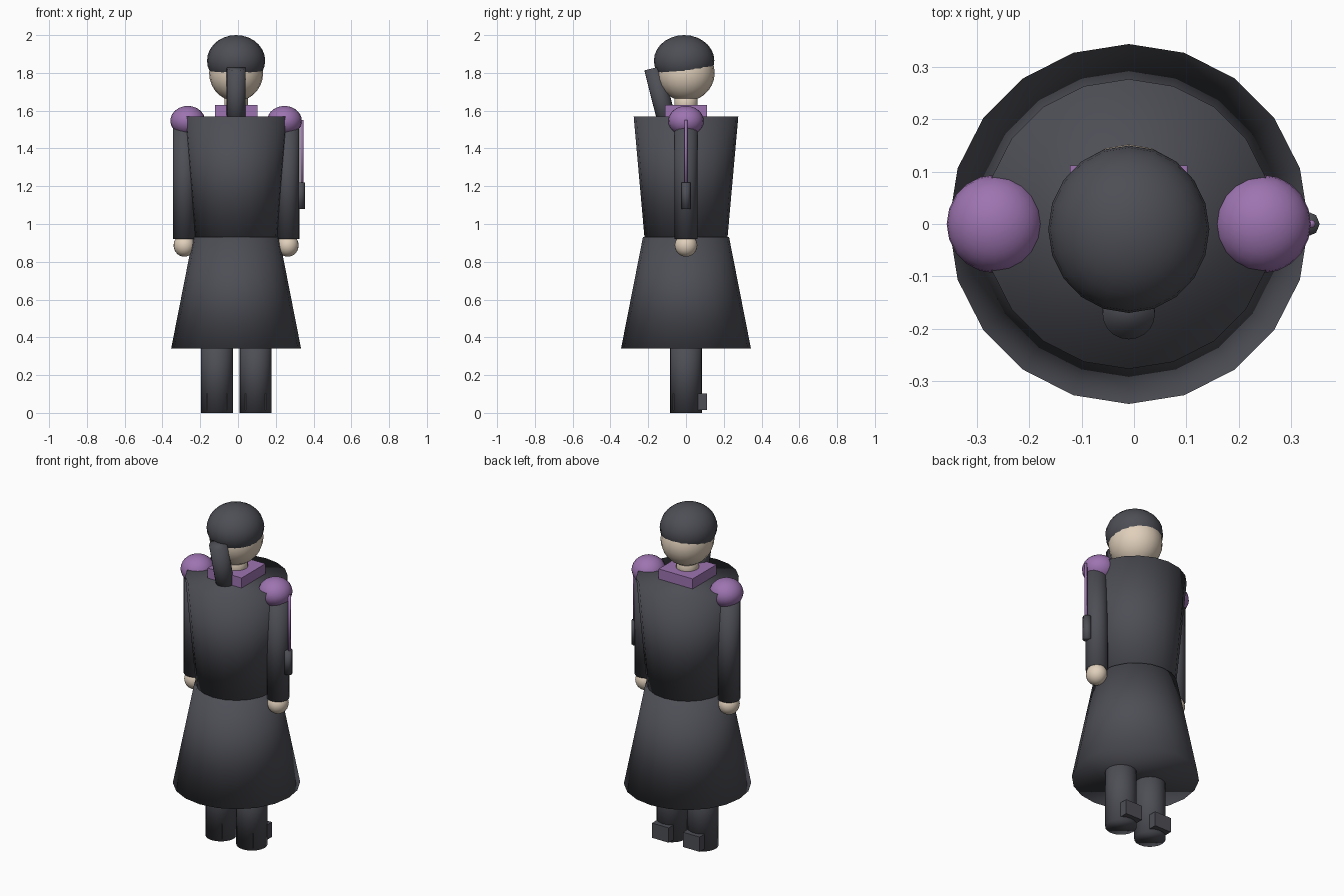
import bpy
from math import radians
from mathutils import Matrix, Vector
import bmesh

old = bpy.data.objects.get("Cube")
if old:
    bpy.data.objects.remove(old, do_unlink=True)

CX = -0.01  # body axis


def material(name, rgb):
    m = bpy.data.materials.new(name)
    m.use_nodes = True
    m.diffuse_color = (*rgb, 1)
    m.node_tree.nodes["Principled BSDF"].inputs["Base Color"].default_value = (*rgb, 1)
    return m


charcoal = material("charcoal", (0.075, 0.077, 0.092))
purple = material("purple", (0.34, 0.175, 0.44))
skin = material("skin", (0.75, 0.63, 0.5))


def finish(name, bm, mat, smooth=True):
    mesh = bpy.data.meshes.new(name)
    for f in bm.faces:
        f.smooth = smooth
    bm.to_mesh(mesh)
    bm.free()
    mesh.materials.append(mat)
    obj = bpy.data.objects.new(name, mesh)
    bpy.context.collection.objects.link(obj)
    return obj


def cone(name, mat, bottom, top, r1, r2, sides=20):
    """Closed, softly shaded cylinder or cone between two points."""
    a, b = Vector(bottom), Vector(top)
    axis = b - a
    turn = Vector((0, 0, 1)).rotation_difference(axis).to_matrix().to_4x4()
    bm = bmesh.new()
    bmesh.ops.create_cone(bm, cap_ends=True, segments=sides, radius1=r1, radius2=r2,
                          depth=axis.length, matrix=Matrix.Translation((a + b) / 2) @ turn)
    return finish(name, bm, mat)


def ball(name, mat, centre, radii):
    bm = bmesh.new()
    bmesh.ops.create_uvsphere(bm, u_segments=20, v_segments=14, radius=1,
                              matrix=Matrix.LocRotScale(Vector(centre), None, Vector(radii)))
    return finish(name, bm, mat)


def box(name, mat, low, high):
    a, b = Vector(low), Vector(high)
    bm = bmesh.new()
    bmesh.ops.create_cube(bm, size=1, matrix=Matrix.LocRotScale((a + b) / 2, None, b - a))
    return finish(name, bm, mat, smooth=False)


# Coat
cone("coat_skirt", charcoal, (CX, 0, 0.34), (CX, 0, 0.93), 0.344, 0.228)
cone("coat_body", charcoal, (CX, 0, 0.93), (CX, 0, 1.57), 0.22, 0.277)
box("collar", purple, (CX - 0.112, -0.112, 1.52), (CX + 0.112, 0.112, 1.63))

# Head and hair
cone("neck", skin, (CX, 0, 1.56), (CX, 0, 1.72), 0.062, 0.062)
ball("head", skin, (CX, 0, 1.8), (0.143, 0.152, 0.15))
ball("hair", charcoal, (CX, -0.01, 1.865), (0.154, 0.16, 0.135))
cone("ponytail", charcoal, (CX, -0.085, 1.48), (CX, -0.172, 1.825), 0.05, 0.05)

# Limbs, one set per side
for side, s in (("left", 1), ("right", -1)):
    arm_x, leg_x = CX + s * 0.274, CX + s * 0.102
    ball(side + "_shoulder", purple, (CX + s * 0.256, 0, 1.546), (0.092, 0.094, 0.079))
    cone(side + "_arm", charcoal, (arm_x, 0, 0.92), (arm_x, 0, 1.55), 0.061, 0.061)
    ball(side + "_hand", skin, (arm_x, 0, 0.887), (0.057, 0.06, 0.06))
    cone(side + "_leg", charcoal, (leg_x, 0, 0), (leg_x, 0, 0.45), 0.085, 0.085)
    box(side + "_boot_block", charcoal, (leg_x - 0.055, -0.068, 0.015), (leg_x + 0.055, 0.11, 0.103))

# Rod and handle hanging beside the left arm
cone("side_rod", purple, (0.339, 0, 1.2), (0.339, 0, 1.55), 0.008, 0.008, 8)
cone("side_handle", charcoal, (0.331, 0, 1.08), (0.331, 0, 1.22), 0.024, 0.024, 8)
